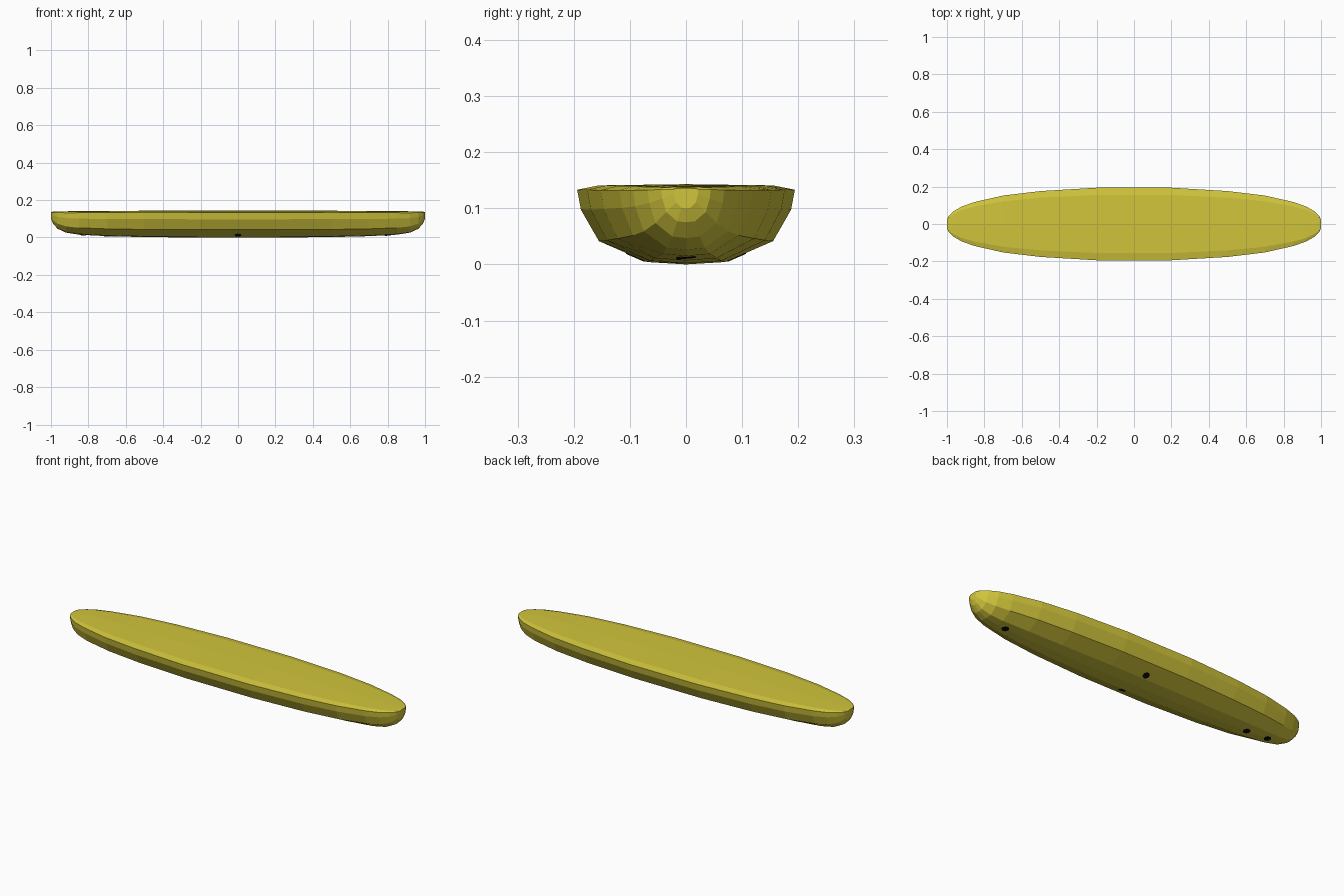
import bpy, bmesh, math
from mathutils import Vector

if "Cube" in bpy.data.objects:
    bpy.data.objects.remove(bpy.data.objects["Cube"])


def material(name, col):
    m = bpy.data.materials.new(name)
    m.diffuse_color = (*col, 1)
    m.use_nodes = True
    m.node_tree.nodes["Principled BSDF"].inputs["Base Color"].default_value = m.diffuse_color
    return m


yellow = material("mustard yellow", (0.64, 0.56, 0.045))
black = material("drain black", (0.004, 0.004, 0.004))

# stations along half the hull: x, half width, keel height, deck height
HALF = [(0.2, 0.194, 0.0, 0.143), (0.5, 0.176, 0.002, 0.143), (0.7, 0.152, 0.007, 0.142),
        (0.85, 0.118, 0.015, 0.141), (0.92, 0.094, 0.026, 0.140), (0.965, 0.068, 0.047, 0.139),
        (0.99, 0.044, 0.075, 0.138), (1.0, 0.022, 0.10, 0.136)]
STATIONS = [(-x, w, a, b) for x, w, a, b in reversed(HALF)] + HALF

# half cross-section, keel to deck centre, in fractions of width and height
SECTION = [(0, 0), (0.36, 0.03), (0.80, 0.29), (0.965, 0.68), (1.0, 0.93), (0.80, 0.985), (0, 1)]
RING = SECTION + [(-u, v) for u, v in reversed(SECTION[1:-1])]


def make_object(name, bm, mat):
    bmesh.ops.recalc_face_normals(bm, faces=bm.faces)
    me = bpy.data.meshes.new(name)
    bm.to_mesh(me)
    bm.free()
    me.materials.append(mat)
    ob = bpy.data.objects.new(name, me)
    bpy.context.collection.objects.link(ob)
    return ob


# hull: lofted sections with closed ends
bm = bmesh.new()
rings = [[bm.verts.new((x, u * w, a + v * (b - a))) for u, v in RING] for x, w, a, b in STATIONS]
n = len(RING)
for r, s in zip(rings, rings[1:]):
    for i in range(n):
        bm.faces.new((r[i], r[(i + 1) % n], s[(i + 1) % n], s[i]))
bm.faces.new(rings[0])
bm.faces.new(rings[-1])
hull = make_object("hull", bm, yellow)
bpy.context.view_layer.update()

# small drain holes under the hull, as thin plates laid on its surface
for k, (x, y) in enumerate([(0, 0.09), (0, -0.09), (0.8, 0.0), (-0.7, 0.0), (-0.83, 0.0)]):
    hit, loc, nor, _ = hull.ray_cast(Vector((x, y, -1)), Vector((0, 0, 1)))
    if not hit:
        continue
    bm = bmesh.new()
    bmesh.ops.create_cone(bm, cap_ends=True, segments=12, radius1=0.018, radius2=0.018, depth=0.003)
    plate = make_object(f"drain_hole_{k + 1}", bm, black)
    plate.rotation_euler = nor.to_track_quat('Z', 'Y').to_euler()
    plate.location = loc
